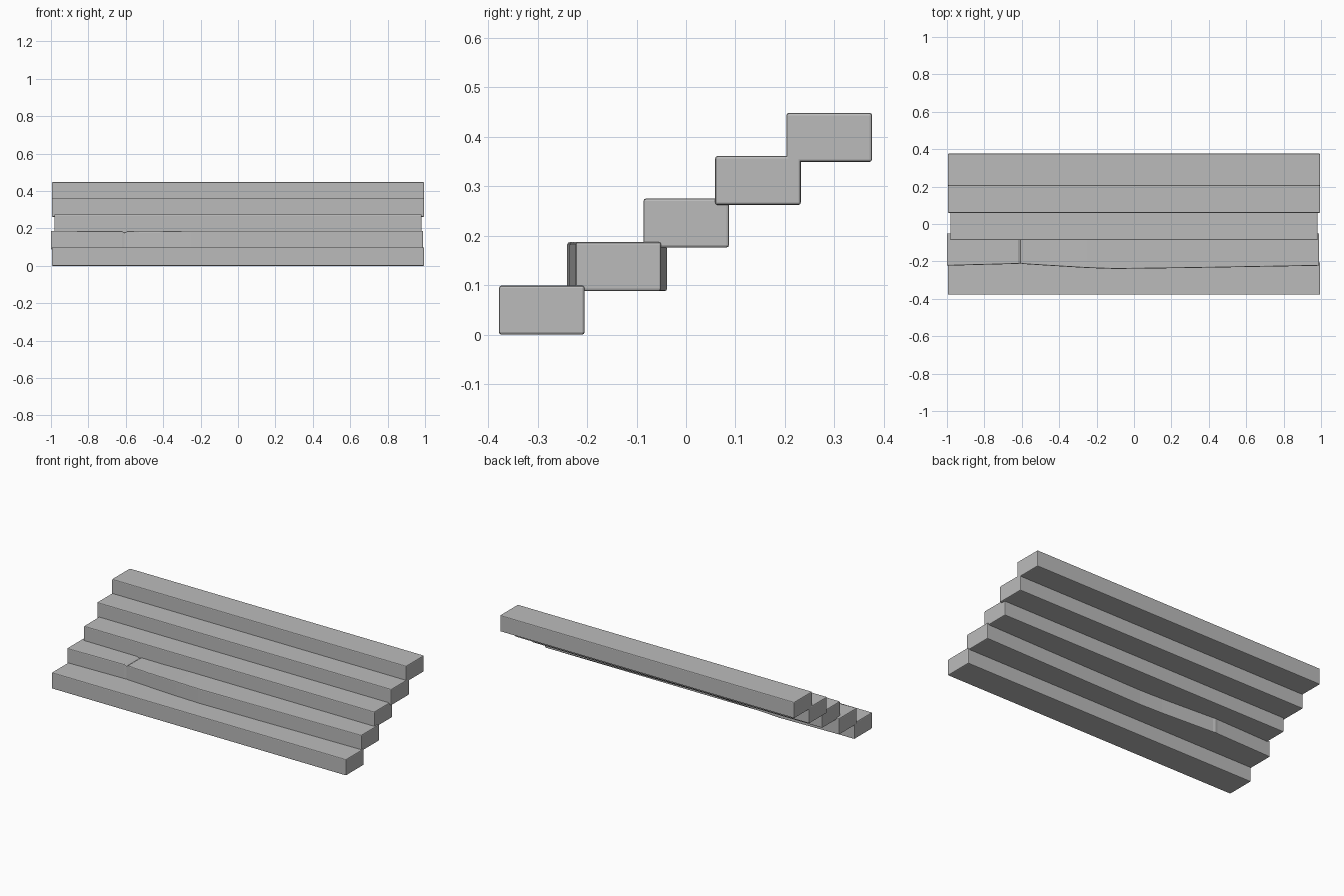
import bpy, bmesh, math

cube = bpy.data.objects.get("Cube")
if cube:
    bpy.data.objects.remove(cube, do_unlink=True)

stone = bpy.data.materials.new("grey_stone")
stone.use_nodes = True
grey = (0.5, 0.5, 0.5, 1)
stone.diffuse_color = grey
stone.node_tree.nodes["Principled BSDF"].inputs["Base Color"].default_value = grey

DEPTH, HEIGHT = 0.173, 0.099


def slab(name, x0, x1, y, z, bends=()):
    """Bevelled stone slab; bends are (x, forward shift, top dip) along its length."""
    bm = bmesh.new()
    bmesh.ops.create_cube(bm, size=1)
    for v in bm.verts:
        v.co.x = x0 if v.co.x < 0 else x1
        v.co.y = y + (v.co.y + 0.5) * DEPTH
        v.co.z = z + (v.co.z + 0.5) * HEIGHT
    # Cut the slab at each bend, then move the cut rings
    for bx, _, _ in bends:
        bmesh.ops.bisect_plane(bm, geom=bm.verts[:] + bm.edges[:] + bm.faces[:],
                               plane_co=(bx, 0, 0), plane_no=(1, 0, 0))
    for v in bm.verts:
        for bx, shift, dip in bends:
            if abs(v.co.x - bx) < 0.001:
                v.co.y += shift
                if v.co.z > z + HEIGHT / 2:
                    v.co.z -= dip
                break
    bmesh.ops.recalc_face_normals(bm, faces=bm.faces[:])
    mesh = bpy.data.meshes.new(name)
    bm.to_mesh(mesh)
    bm.free()
    mesh.materials.append(stone)
    obj = bpy.data.objects.new(name, mesh)
    bpy.context.collection.objects.link(obj)
    bevel = obj.modifiers.new("worn_edges", "BEVEL")
    bevel.width = 0.005
    bevel.segments = 2
    bevel.limit_method = "ANGLE"
    bevel.angle_limit = math.radians(60)
    return obj


# Second step is bowed forward, with a narrow crack across it
crack = [(-0.62, 0.01, 0.002), (-0.606, 0.012, 0.010), (-0.592, 0.009, 0.002)]
bow = [(-0.45, 0, 0.003), (-0.25, -0.012, 0), (-0.1, -0.017, 0),
       (0.3, -0.012, 0), (0.65, -0.006, 0)]

slab("first_step", -0.995, 0.995, -0.378, 0.0)
slab("second_step", -1.0, 0.99, -0.223, 0.088, crack + bow)
slab("third_step", -0.982, 0.982, -0.086, 0.176)
slab("fourth_step", -0.995, 0.995, 0.059, 0.262)
slab("fifth_step", -0.995, 0.995, 0.203, 0.349)
